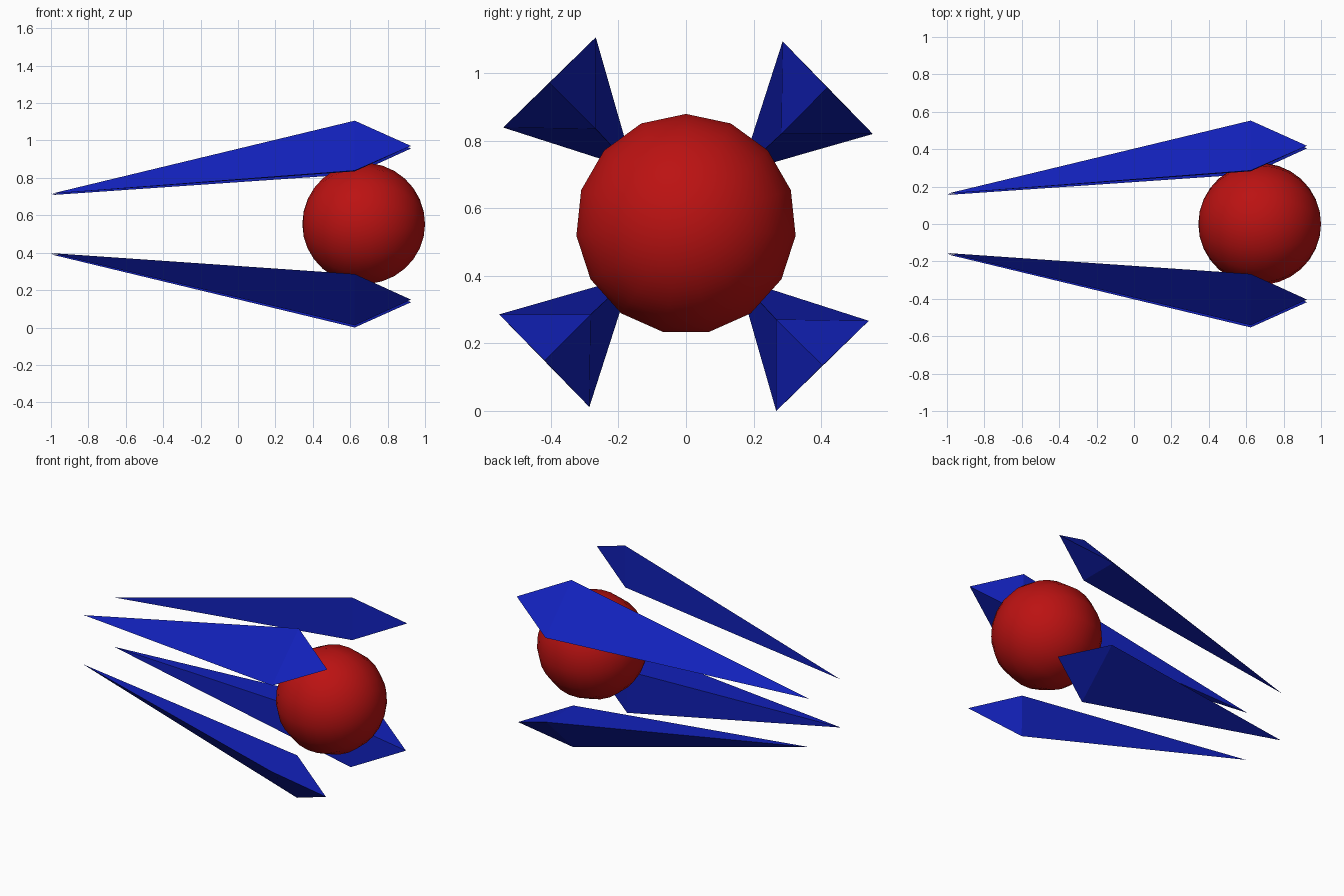
import bpy, bmesh
from math import radians
from mathutils import Matrix

if "Cube" in bpy.data.objects:
    bpy.data.objects.remove(bpy.data.objects["Cube"])

CZ = 0.553  # height of the long axis


def material(name, rgb):
    m = bpy.data.materials.new(name)
    m.diffuse_color = (*rgb, 1)
    m.use_nodes = True
    m.node_tree.nodes["Principled BSDF"].inputs["Base Color"].default_value = m.diffuse_color
    return m


def make_object(name, bm, mat, smooth=False):
    bmesh.ops.recalc_face_normals(bm, faces=bm.faces[:])
    for f in bm.faces:
        f.smooth = smooth
    me = bpy.data.meshes.new(name)
    bm.to_mesh(me)
    bm.free()
    me.materials.append(mat)
    ob = bpy.data.objects.new(name, me)
    bpy.context.collection.objects.link(ob)
    return ob


red = material("red", (0.5, 0.006, 0.006))
blue = material("blue", (0.006, 0.015, 0.5))

# Ball: 15 segments around the x axis, one vertex line straight up
bm = bmesh.new()
bmesh.ops.create_uvsphere(bm, u_segments=15, v_segments=15, radius=0.328)
turn = Matrix.Rotation(radians(90), 4, 'Y')
bmesh.ops.transform(bm, matrix=turn, verts=bm.verts[:])
# put a vertex of the widest outline at the top
if max(v.co.z for v in bm.verts) < 0.3255:
    bmesh.ops.rotate(bm, verts=bm.verts[:], matrix=Matrix.Rotation(radians(6), 3, 'X'))
top = max(bm.verts, key=lambda v: v.co.z)
if abs(top.co.y) > 0.01:
    bmesh.ops.rotate(bm, verts=bm.verts[:], matrix=Matrix.Rotation(radians(180), 3, 'X'))
ball = make_object("ball", bm, red, smooth=True)
ball.location = (0.672, 0, CZ)

# Spikes: long triangular double pyramids, repeated four times round the axis
TAIL = (-1.0, -0.155, 0.162)
NOSE = (0.925, -0.404, 0.418)
BASE = [(0.624, -0.267, 0.553), (0.624, -0.541, 0.286), (0.624, -0.267, 0.282)]

for i in range(4):
    bm = bmesh.new()
    tail, nose = bm.verts.new(TAIL), bm.verts.new(NOSE)
    base = [bm.verts.new(p) for p in BASE]
    for j in range(3):
        a, b = base[j], base[(j + 1) % 3]
        bm.faces.new((a, b, tail))
        bm.faces.new((b, a, nose))
    bmesh.ops.rotate(bm, verts=bm.verts[:], matrix=Matrix.Rotation(radians(90 * i), 3, 'X'))
    spike = make_object(f"spike_{i + 1}", bm, blue)
    spike.location.z = CZ
